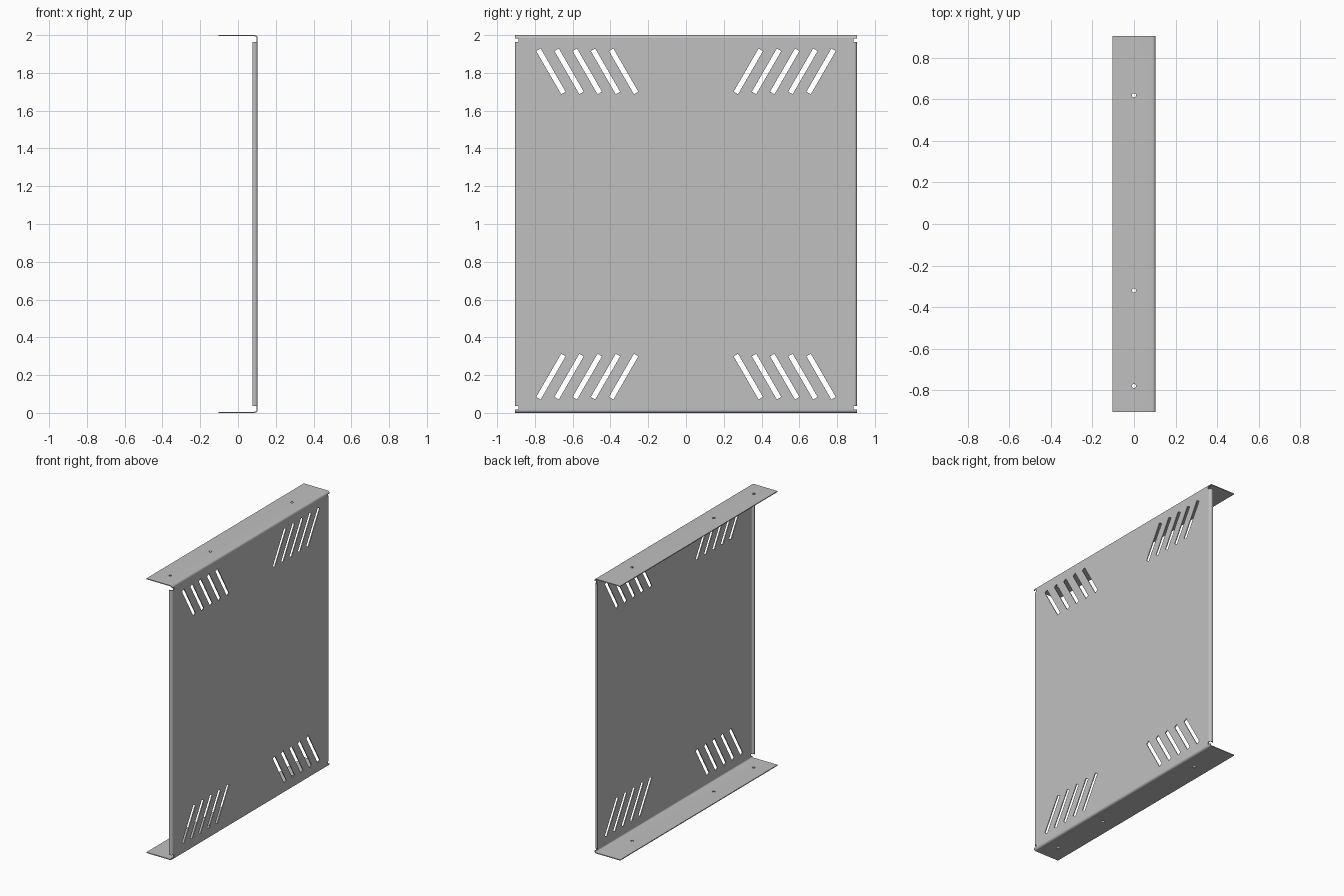
import bpy, bmesh
from math import sin, cos, pi, radians
from mathutils import Vector, Matrix

if "Cube" in bpy.data.objects:
    bpy.data.objects.remove(bpy.data.objects["Cube"])

T = 0.006                      # sheet thickness
R = 0.013                      # bend radius at mid-sheet
X, Y, H = 0.104, 0.906, 2.0    # half depth, half width, height
RELIEF = 0.02                  # depth of the corner reliefs

steel = bpy.data.materials.new("grey_sheet_metal")
steel.use_nodes = True
steel.diffuse_color = (0.53, 0.53, 0.53, 1)
steel.node_tree.nodes["Principled BSDF"].inputs["Base Color"].default_value = steel.diffuse_color


def rounded(corners, steps=6):
    """Replace the inner corners of a right-angled path by bends."""
    pts = [Vector(c) for c in corners]
    path = [pts[0]]
    for a, p, b in zip(pts, pts[1:], pts[2:]):
        da, db = (a - p).normalized(), (b - p).normalized()
        centre = p + R * (da + db)
        for i in range(steps + 1):
            t = i / steps * pi / 2
            path.append(centre - R * (db * cos(t) + da * sin(t)))
    return path + [pts[-1]]


def bent_sheet(name, corners, place, start, end):
    """Thicken a bent path and extrude it between two positions."""
    path = rounded(corners)
    sides = ([], [])
    for i, p in enumerate(path):
        d = (path[min(i + 1, len(path) - 1)] - path[max(i - 1, 0)]).normalized()
        n = Vector((-d.y, d.x)) * T / 2
        sides[0].append(p + n)
        sides[1].append(p - n)
    outline = sides[0] + sides[1][::-1]
    bm = bmesh.new()
    face = bm.faces.new([bm.verts.new(place(p, start)) for p in outline])
    out = bmesh.ops.extrude_face_region(bm, geom=[face])
    new = [v for v in out["geom"] if isinstance(v, bmesh.types.BMVert)]
    bmesh.ops.translate(bm, verts=new, vec=place(Vector((0, 0)), end - start))
    bmesh.ops.recalc_face_normals(bm, faces=bm.faces[:])
    return make_object(name, bm)


def make_object(name, bm):
    mesh = bpy.data.meshes.new(name)
    bm.to_mesh(mesh)
    bm.free()
    mesh.materials.append(steel)
    obj = bpy.data.objects.new(name, mesh)
    bpy.context.collection.objects.link(obj)
    return obj


def add_box(bm, centre, size, tilt=0):
    m = Matrix.Translation(centre) @ Matrix.Rotation(tilt, 4, "X") @ Matrix.Diagonal((*size, 1))
    bmesh.ops.create_cube(bm, size=1, matrix=m)


# Main panel with top and bottom flanges
lo, hi, face_x = T / 2, H - T / 2, X - T / 2
panel = bent_sheet("panel_with_flanges",
                   [(-X, lo), (face_x, lo), (face_x, hi), (-X, hi)],
                   lambda p, s: Vector((p.x, s, p.y)), -Y, Y)

# Cutters: slanted vents, screw holes and side edges
bm = bmesh.new()
for sy in (-1, 1):
    for sz in (-1, 1):
        for i in range(5):
            centre = (X, sy * (0.33 + 0.0963 * i), H / 2 + sz * 0.808)
            add_box(bm, centre, (0.06, 0.027, 0.264), radians(-30) * sy * sz)
    add_box(bm, (X, sy * (Y - RELIEF + 0.05), H / 2), (0.06, 0.1, H - 0.034))
for y in (0.62, -0.32, -0.78):
    bmesh.ops.create_cone(bm, cap_ends=True, segments=20, radius1=0.01, radius2=0.01,
                          depth=H + 0.2, matrix=Matrix.Translation((0, y, H / 2)))
cutter = make_object("cutter", bm)
cutter.hide_render = True

cut = panel.modifiers.new("cut", "BOOLEAN")
cut.operation = "DIFFERENCE"
cut.solver = "EXACT"
cut.object = cutter
bpy.context.view_layer.update()
graph = bpy.context.evaluated_depsgraph_get()
cut_mesh = bpy.data.meshes.new_from_object(panel.evaluated_get(graph))
panel.modifiers.clear()
panel.data = cut_mesh
bpy.data.objects.remove(cutter)

# Narrow returns along both side edges
parts = [panel]
for name, sy in (("front_return", -1), ("back_return", 1)):
    edge = sy * (Y - T / 2)
    parts.append(bent_sheet(name,
                            [(face_x, sy * (Y - RELIEF)), (face_x, edge), (0.077, edge)],
                            lambda p, s: Vector((p.x, p.y, s)), 0.036, H - 0.036))

# Smooth bends, sharp cut edges
bpy.ops.object.select_all(action="DESELECT")
for obj in parts:
    obj.select_set(True)
bpy.context.view_layer.objects.active = panel
bpy.ops.object.shade_smooth_by_angle(angle=radians(30))
